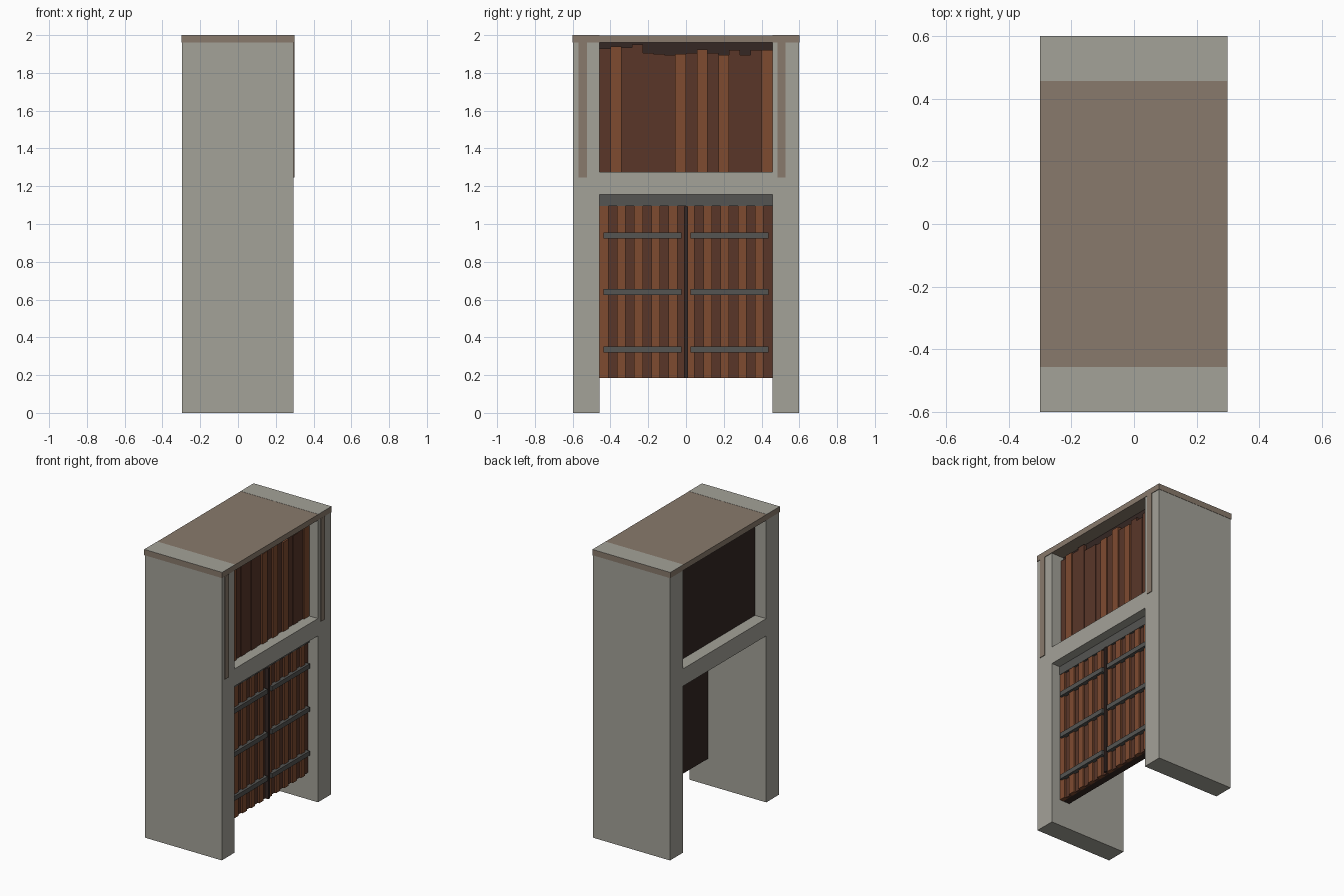
import bpy

if "Cube" in bpy.data.objects:
    bpy.data.objects.remove(bpy.data.objects["Cube"])


def material(name, rgb):
    m = bpy.data.materials.new(name)
    m.diffuse_color = (*rgb, 1)
    m.use_nodes = True
    m.node_tree.nodes["Principled BSDF"].inputs["Base Color"].default_value = m.diffuse_color
    return m


STONE = material("stone", (0.37, 0.36, 0.315))
TRIM = material("trim", (0.25, 0.195, 0.15))
LIGHT = material("light_wood", (0.21, 0.07, 0.03))
DARK = material("dark_wood", (0.10, 0.037, 0.022))
BACK = material("backing", (0.035, 0.02, 0.017))
IRON = material("iron", (0.09, 0.09, 0.085))


def box(name, x, y, z, mat):
    """Box from (min, max) ranges on each axis."""
    v = [(a, b, c) for a in x for b in y for c in z]
    f = [(0, 1, 3, 2), (4, 6, 7, 5), (0, 4, 5, 1),
         (2, 3, 7, 6), (0, 2, 6, 4), (1, 5, 7, 3)]
    me = bpy.data.meshes.new(name)
    me.from_pydata(v, [], f)
    me.materials.append(mat)
    ob = bpy.data.objects.new(name, me)
    bpy.context.collection.objects.link(ob)
    return ob


IN = 0.457  # half width of the openings

# stone side walls and cross slab
for side, y in (("left", (-0.598, -IN)), ("right", (IN, 0.598))):
    box(side + "_wall", (-0.296, 0.294), y, (0, 2.0), STONE)
box("cross_slab", (-0.296, 0.294), (-IN, IN), (1.155, 1.275), STONE)

# roof board and the stone caps at its ends
box("roof", (-0.3, 0.298), (-0.6, 0.6), (1.96, 1.999), TRIM)
for side, y in (("left", (-0.6, -IN)), ("right", (IN, 0.6))):
    box(side + "_roof_cap", (-0.3, 0.298), y, (1.998, 2.0), STONE)

# trim strips on the wall fronts
for side, y in (("left", (-0.57, -0.523)), ("right", (0.484, 0.528))):
    box(side + "_trim_strip", (0.285, 0.299), y, (1.245, 1.96), TRIM)

# upper cabinet body with uneven planks
box("upper_body", (-0.21, 0.2), (-IN, IN), (1.275, 1.96), BACK)
tops = [1.93, 1.94, 1.935, 1.95, 1.905, 1.90, 1.895, 1.90,
        1.905, 1.925, 1.905, 1.895, 1.92, 1.895, 1.92, 1.92]
w = 2 * IN / len(tops)
for i, top in enumerate(tops):
    lit = i in (1, 7, 9, 11, 15)
    front = 0.228 if lit else 0.218 + 0.004 * (i % 2)
    box("upper_plank", (0.2, front), (-IN + i * w, -IN + (i + 1) * w),
        (1.275, top), LIGHT if lit else DARK)

# lower doors: backing, alternating planks, lintel, centre bar
box("door_backing", (0.15, 0.2), (-IN, IN), (0.185, 1.155), BACK)
w = 2 * IN / 20
for i in range(20):
    lit = i % 2 == 0
    box("door_plank", (0.2, 0.228 if lit else 0.216),
        (-IN + i * w, -IN + (i + 1) * w), (0.185, 1.095), LIGHT if lit else DARK)
box("lintel", (0.19, 0.23), (-IN, IN), (1.095, 1.155), IRON)
box("centre_bar", (0.2, 0.24), (-0.01, 0.01), (0.185, 1.092), BACK)

# iron straps
for z in (0.335, 0.64, 0.94):
    for y in ((-0.437, -0.023), (0.023, 0.437)):
        box("strap", (0.21, 0.245), y, (z - 0.016, z + 0.016), IRON)
